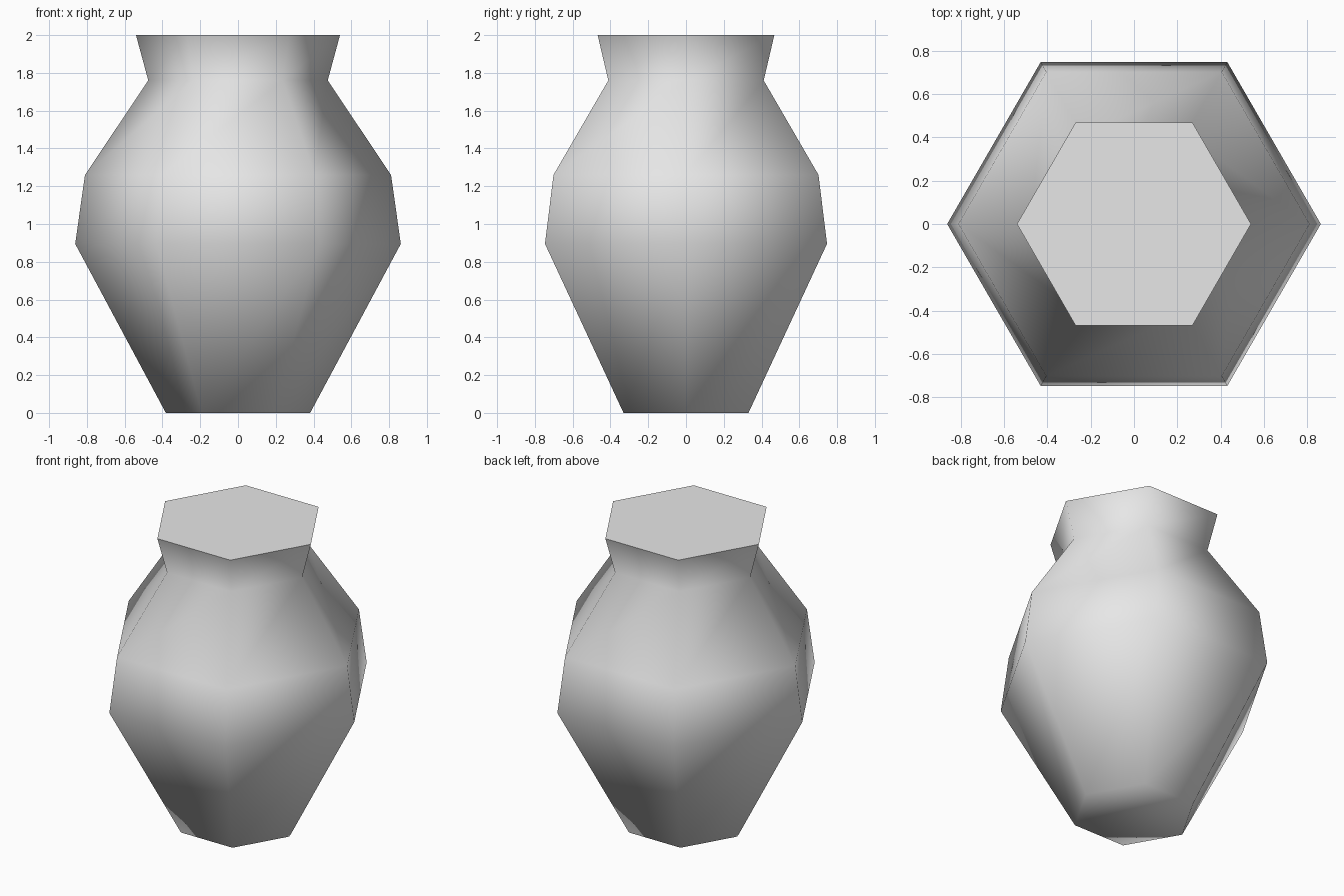
import bpy, bmesh, math

cube = bpy.data.objects.get("Cube")
if cube:
    bpy.data.objects.remove(cube, do_unlink=True)

SIDES = 6
# Profile from foot to rim: (radius, height)
PROFILE = [(0.382, 0), (0.862, 0.895), (0.81, 1.26), (0.475, 1.76), (0.54, 2)]

# Plain grey clay
clay = bpy.data.materials.new("grey_clay")
clay.use_nodes = True
grey = (0.8, 0.8, 0.8, 1)
clay.diffuse_color = grey
clay.node_tree.nodes["Principled BSDF"].inputs["Base Color"].default_value = grey

# Six-sided vase body: stacked rings joined by quads
bm = bmesh.new()
rings = [[bm.verts.new((r * math.cos(math.tau * i / SIDES),
                        r * math.sin(math.tau * i / SIDES), z))
          for i in range(SIDES)] for r, z in PROFILE]
for low, high in zip(rings, rings[1:]):
    for i in range(SIDES):
        j = (i + 1) % SIDES
        bm.faces.new((low[i], low[j], high[j], high[i]))

# Closed foot and flat lid
bm.faces.new(rings[0][::-1])
lid = bm.faces.new(rings[-1])

# Soft shading everywhere except across the rim
for face in bm.faces:
    face.smooth = True
for edge in lid.edges:
    edge.smooth = False

mesh = bpy.data.meshes.new("vase")
bm.to_mesh(mesh)
bm.free()
mesh.materials.append(clay)
vase = bpy.data.objects.new("vase", mesh)
bpy.context.collection.objects.link(vase)
